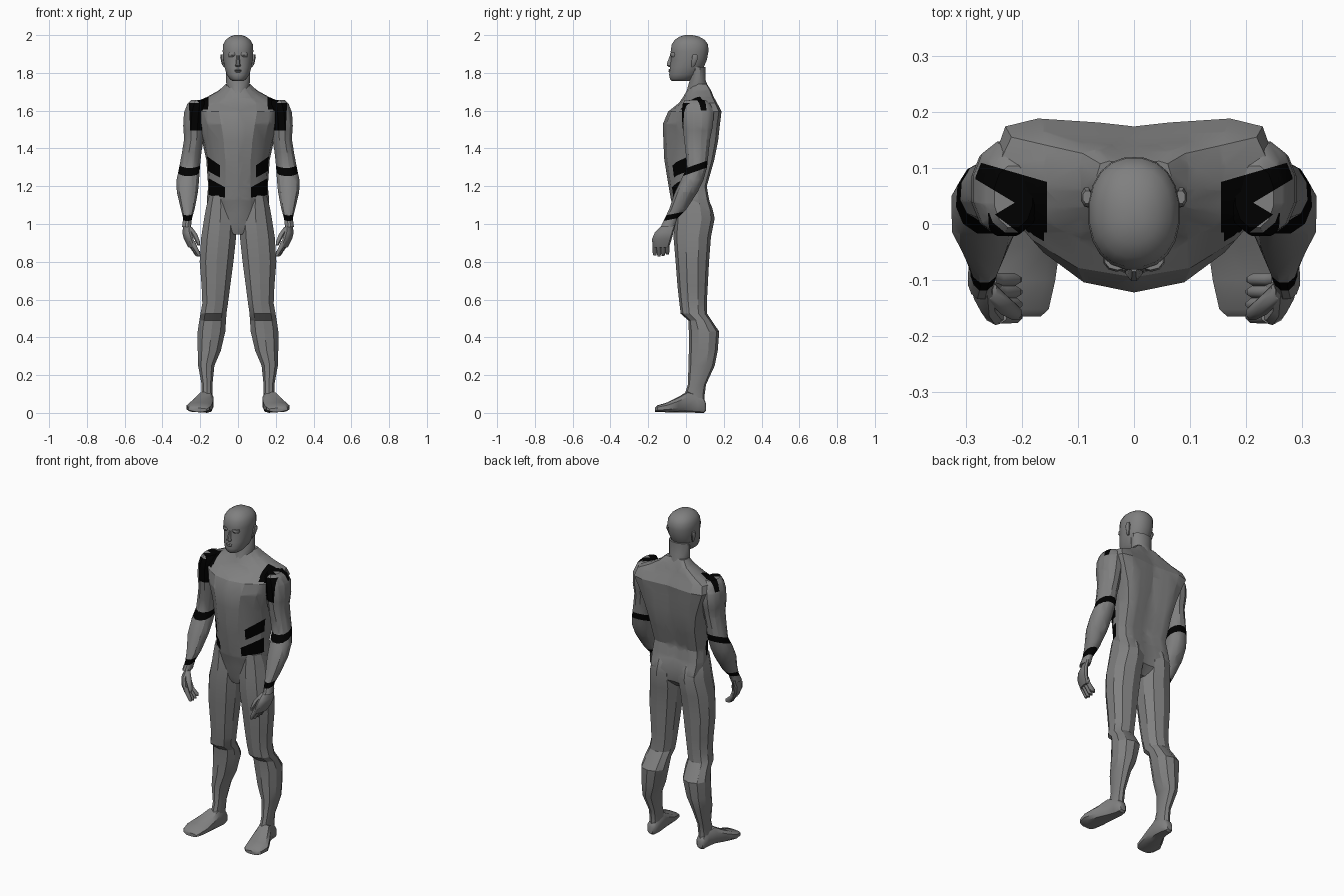
import bpy, bmesh, math
from mathutils import Vector


def material(name, value):
    m = bpy.data.materials.new(name)
    m.diffuse_color = (value, value, value, 1)
    return m


GREY = material("suit grey", 0.215)
BLACK = material("stripe black", 0.0)


def ellipse(n, p=1.0, skew=0.0):
    """Rounded cross-section in -1..1; p below 1 makes it squarer."""
    pts = []
    for i in range(n):
        a = 2 * math.pi * (i + 0.5) / n
        c, s = math.cos(a), math.sin(a)
        u, v = math.copysign(abs(c) ** p, c), math.copysign(abs(s) ** p, s)
        pts.append((u * (1 - skew) + v * skew, v))
    return pts


def paint(bm, region):
    """Cut along the planes ax+by+cz+d=0 and blacken faces where all are below 0."""
    for a, b, c, d in region:
        n = Vector((a, b, c))
        bmesh.ops.bisect_plane(bm, geom=bm.verts[:] + bm.edges[:] + bm.faces[:],
                               plane_co=n * (-d / n.length_squared), plane_no=n, dist=1e-5)
    for f in bm.faces:
        m = f.calc_center_median()
        if all(a * m.x + b * m.y + c * m.z + d < 0 for a, b, c, d in region):
            f.material_index = 1


def finish(name, bm, mirror, angle):
    bmesh.ops.recalc_face_normals(bm, faces=bm.faces[:])
    me = bpy.data.meshes.new(name)
    bm.to_mesh(me)
    bm.free()
    me.materials.append(GREY)
    me.materials.append(BLACK)
    ob = bpy.data.objects.new(name, me)
    bpy.context.collection.objects.link(ob)
    bpy.ops.object.select_all(action='DESELECT')
    ob.select_set(True)
    bpy.context.view_layer.objects.active = ob
    bpy.ops.object.shade_smooth_by_angle(angle=math.radians(angle))
    if mirror:
        mod = ob.modifiers.new("Mirror", 'MIRROR')
        mod.use_mirror_merge = False
    return ob


def loft(name, rings, section, axis='z', mirror=False, regions=(), angle=28):
    """Skin a section through rings of (position, a0, a1, b0, b1)."""
    bm = bmesh.new()
    loops = []
    for t, a0, a1, b0, b1 in rings:
        loop = []
        for u, v in section:
            a = (a0 + a1) / 2 + u * (a1 - a0) / 2
            b = (b0 + b1) / 2 + v * (b1 - b0) / 2
            loop.append(bm.verts.new((a, b, t) if axis == 'z' else (a, t, b)))
        loops.append(loop)
    n = len(section)
    for lo, hi in zip(loops, loops[1:]):
        for i in range(n):
            j = (i + 1) % n
            bm.faces.new((lo[i], lo[j], hi[j], hi[i]))
    bm.faces.new(loops[0][::-1])
    bm.faces.new(loops[-1])
    for r in regions:
        paint(bm, r)
    return finish(name, bm, mirror, angle)


def sym(rows):
    return [(z, -w, w, f, b) for z, w, f, b in rows]


# Torso: peaked chest, broad shoulder blades, shallow spine groove
half = [(0, -1), (.4, -.88), (.72, -.53), (.94, -.08), (1, .45), (.91, .9), (.68, 1), (.25, .95)]
torso_section = half + [(0, .9)] + [(-u, v) for u, v in half[:0:-1]]
flank = [
    [(-1, 0, 0, .095), (0, 1, 0, -.03), (-.7, 0, 1, -1.2435), (.55, 0, -1, 1.193)],
    [(-1, 0, 0, .07), (0, 1, 0, -.03), (-.55, 0, 1, -1.1565), (.17, 0, -1, 1.128)],
]
# Shoulder patch with a wedge-shaped notch on its outer side
shoulder = [
    [(-1, 0, 0, .155), (0, -1, 0, .038), (.6, -1, 0, -.0895), (-.29, 1, 0, -.03), (0, 0, -1, 1.6)],
    [(-1, 0, 0, .155), (0, 1, 0, -.038), (0, -1, 0, -.015), (.6, 1, 0, -.1655),
     (.76, -1, 0, -.1716), (0, 0, -1, 1.6)],
]
collar_edge = [(-1, 0, 0, .16), (0, 1, 0, .014), (0, 0, -1, 1.605)]
torso_regions = flank + shoulder + [collar_edge]
torso_regions += [[(-a, b, c, d) for a, b, c, d in r] for r in torso_regions]
loft("torso", sym([
    (.945, .05, -.035, .08), (.99, .13, -.05, .13), (1.06, .16, -.06, .142),
    (1.13, .165, -.08, .122), (1.2, .158, -.092, .11), (1.34, .168, -.115, .15),
    (1.44, .19, -.12, .17), (1.53, .224, -.122, .18), (1.595, .252, -.095, .188),
    (1.64, .24, -.038, .165), (1.672, .165, -.015, .147), (1.708, .1, .005, .132),
    (1.74, .066, .022, .112)]),
    torso_section, regions=torso_regions, angle=25)

# Neck and throat
loft("neck", sym([(1.62, .025, -.04, .12), (1.66, .042, -.016, .13), (1.71, .06, .003, .125),
                  (1.76, .066, .018, .106), (1.83, .066, .02, .105)]), ellipse(12), angle=40)

# Head
loft("head", sym([
    (1.757, .03, -.076, .02), (1.768, .045, -.086, .035), (1.79, .06, -.09, .07),
    (1.83, .072, -.086, .095), (1.87, .079, -.08, .112), (1.915, .082, -.082, .12),
    (1.95, .08, -.077, .118), (1.975, .066, -.06, .1), (1.992, .043, -.035, .07),
    (2.0, .018, -.005, .035)]), ellipse(20, .9), angle=50)
loft("nose", sym([(1.832, .01, -.092, -.06), (1.838, .016, -.102, -.06),
                  (1.85, .012, -.103, -.06), (1.893, .008, -.086, -.06)]), ellipse(8), angle=40)
loft("brow", [(1.885, .012, .05, -.077, -.04), (1.895, .006, .055, -.085, -.04),
              (1.907, .006, .053, -.082, -.04)], ellipse(10, .9), mirror=True, angle=50)
loft("lips", sym([(1.802, .02, -.09, -.05), (1.807, .024, -.094, -.05), (1.811, .025, -.09, -.05),
                  (1.815, .024, -.094, -.05), (1.82, .016, -.088, -.05)]), ellipse(10), angle=20)
loft("ear", [(1.83, .066, .076, .03, .042), (1.845, .07, .086, .028, .052),
             (1.882, .074, .095, .03, .066), (1.897, .074, .092, .036, .06)],
     ellipse(8), mirror=True, angle=40)

# Arms, with shoulder, elbow and wrist stripes
shoulder_front = [(-1, 0, -.1, .338), (1, 0, -.05, -.178), (0, 1, 0, -.02),
                  (0, 0, -1, 1.495), (0, 0, 1, -1.64)]
elbow = [(0, -.35, 1, -1.296), (0, .35, -1, 1.26)]
wrist = [(0, -.2, 1, -1.067), (0, .2, -1, 1.04)]
loft("arm", [
    (.985, .248, .297, -.135, -.06), (1.03, .243, .291, -.113, -.045),
    (1.08, .228, .304, -.09, .005), (1.17, .21, .326, -.06, .064),
    (1.235, .204, .327, -.028, .095), (1.3, .2, .313, .003, .113),
    (1.38, .192, .298, -.004, .122), (1.45, .18, .287, -.012, .13),
    (1.52, .17, .292, -.022, .145), (1.59, .165, .288, -.024, .15),
    (1.635, .165, .27, -.02, .132), (1.656, .18, .25, -.008, .105)],
    ellipse(12, .95), mirror=True,
    regions=shoulder + [shoulder_front, elbow, wrist], angle=32)

# Hands, turned so the front edge sits closer to the body
loft("palm", [(.875, .215, .27, -.176, -.09), (.92, .226, .296, -.18, -.076),
              (.955, .238, .304, -.165, -.066), (1.0, .248, .294, -.12, -.055)],
     ellipse(10, .85, .4), mirror=True, angle=40)
for i, name in enumerate(("index", "middle", "ring", "little")):
    y, dx = -.165 + .022 * i, .006 * i
    lift = (.004, 0, .003, .01)[i]
    loft(name + "_finger", [
        (.828 + lift, .198, .214 + dx, y - .008, y + .008),
        (.845 + lift, .2, .224 + dx, y - .0125, y + .0125),
        (.87 + lift, .213 + dx, .242 + dx, y - .013, y + .013),
        (.905 + lift, .226 + dx, .262 + dx, y - .013, y + .013)],
        ellipse(8), mirror=True, angle=50)
loft("thumb", [(.885, .2, .215, -.172, -.152), (.905, .2, .224, -.172, -.144),
               (.945, .214, .248, -.162, -.128), (.985, .244, .272, -.135, -.1)],
     ellipse(8), mirror=True, angle=50)

# Legs: thigh, knee step and strong calf
loft("leg", [
    (.05, .135, .195, .0, .1), (.09, .134, .195, -.01, .098), (.15, .134, .194, .01, .106),
    (.25, .123, .213, .013, .152), (.33, .088, .216, .015, .168), (.43, .064, .217, .015, .176),
    (.49, .06, .208, .012, .135), (.525, .058, .202, -.028, .112), (.58, .05, .192, -.035, .11),
    (.67, .038, .196, -.045, .115), (.8, .02, .207, -.055, .122), (.93, .006, .199, -.066, .132),
    (1.03, .004, .183, -.06, .152), (1.09, .01, .172, -.055, .138), (1.15, .03, .155, -.05, .108)],
    ellipse(10, .9), mirror=True, angle=25)

# Feet
loft("foot", [
    (-.165, .165, .243, .005, .025), (-.152, .15, .265, .005, .04), (-.1, .138, .274, .003, .055),
    (-.04, .13, .245, .003, .085), (.01, .128, .215, .003, .115), (.06, .13, .2, .0, .1),
    (.095, .138, .195, .0, .075), (.106, .15, .185, .01, .05)],
    ellipse(10, .7), axis='y', mirror=True, angle=35)
